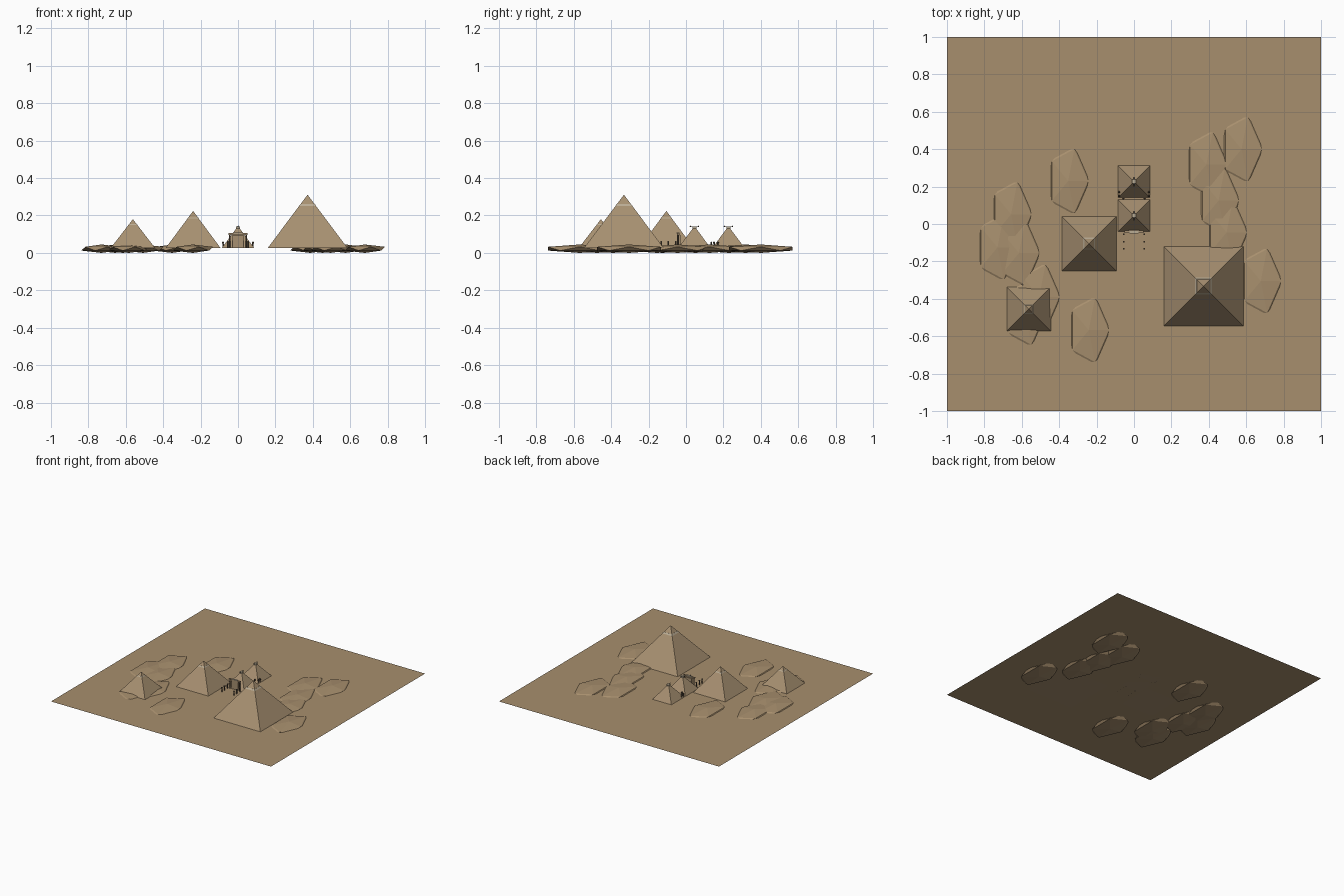
import bpy, math

if "Cube" in bpy.data.objects:
    bpy.data.objects.remove(bpy.data.objects["Cube"])

G = 0.027  # ground level


def mat(name, c):
    m = bpy.data.materials.new(name)
    m.diffuse_color = (*c, 1)
    m.use_nodes = True
    m.node_tree.nodes["Principled BSDF"].inputs["Base Color"].default_value = m.diffuse_color
    return m


SAND = mat("sand", (0.39, 0.275, 0.155))
STONE = mat("stone", (0.39, 0.28, 0.165))
CAP = mat("pale_stone", (0.50, 0.42, 0.30))
DARK = mat("dark_stone", (0.12, 0.09, 0.06))


def finish(name, m):
    o = bpy.context.object
    o.name = name
    o.data.materials.append(m)
    return o


def pyramid(name, x, y, z, half, h, m, top=0.0):
    bpy.ops.mesh.primitive_cone_add(vertices=4, radius1=half * math.sqrt(2),
                                    radius2=top * math.sqrt(2), depth=h,
                                    location=(x, y, z + h / 2),
                                    rotation=(0, 0, math.pi / 4))
    return finish(name, m)


def box(name, x, y, z, sx, sy, sz, m):
    bpy.ops.mesh.primitive_cube_add(size=1, location=(x, y, z))
    bpy.context.object.scale = (sx, sy, sz)
    return finish(name, m)


def pillar(name, x, y, r, h):
    bpy.ops.mesh.primitive_cylinder_add(vertices=8, radius=r, depth=h,
                                        location=(x, y, G + h / 2))
    finish(name, DARK)
    box(name + "_capital", x, y, G + h, r * 2.4, r * 2.4, 0.005, DARK)


def bead(name, x, y, z, r):
    bpy.ops.mesh.primitive_ico_sphere_add(subdivisions=1, radius=r, location=(x, y, z))
    return finish(name, DARK)


# desert floor
bpy.ops.mesh.primitive_plane_add(size=2, location=(0, 0, G))
finish("desert_floor", SAND)

# low faceted dunes, partly sunk below the floor
dunes = [(-0.352, 0.23), (-0.242, -0.568), (-0.657, 0.052), (-0.73, -0.125),
         (-0.615, -0.155), (-0.507, -0.39), (-0.583, -0.475), (0.387, 0.318),
         (0.575, 0.40), (0.452, 0.125), (0.495, -0.045), (0.678, -0.305)]
for x, y in dunes:
    bpy.ops.mesh.primitive_ico_sphere_add(subdivisions=1, radius=1, location=(x, y, 0.0225))
    bpy.context.object.scale = (0.12, 0.2, 0.0225)
    finish("dune", SAND)

# three great pyramids, each with a pale band just under the tip
for name, x, y, half, apex in [("large_pyramid", 0.372, -0.332, 0.2125, 0.311),
                               ("middle_pyramid", -0.24, -0.105, 0.146, 0.224),
                               ("small_pyramid", -0.562, -0.455, 0.118, 0.18)]:
    h = apex - G
    pyramid(name, x, y, G, half, h, STONE)
    pyramid(name + "_band", x, y, apex - h * 0.21, half * 0.21 + 0.001,
            h * 0.04, CAP, top=half * 0.17 + 0.001)

# two small shrine pyramids with finials
for name, y in [("front_shrine", 0.045), ("rear_shrine", 0.227)]:
    pyramid(name, 0, y, G, 0.086, 0.105, STONE, top=0.008)
    box(name + "_finial", 0, y, 0.136, 0.022, 0.022, 0.012, CAP)
    for d in (-0.022, 0.022):
        bead(name + "_bead", 0, y + d, 0.142, 0.004)
    box(name + "_crossbar", 0, y, 0.140, 0.004, 0.045, 0.003, DARK)

# entrance gate and doorway of the front shrine
box("gate_lintel", 0, -0.042, 0.102, 0.1, 0.014, 0.008, STONE)
box("doorway", 0, -0.036, G + 0.035, 0.06, 0.014, 0.07, STONE)
box("door_hood", 0, -0.042, 0.107, 0.05, 0.016, 0.004, CAP)

for s in (-1, 1):
    # tall gate posts and the avenue of shorter columns
    pillar("gate_post", s * 0.044, -0.042, 0.005, 0.072)
    for y in (-0.055, -0.095, -0.132):
        pillar("avenue_column", s * 0.055, y, 0.004, 0.035)
    # standing figures between the shrines
    for x, y in [(0.08, 0.15), (0.057, 0.135), (0.08, 0.17)]:
        pillar("figure_body", s * x, y, 0.004, 0.022)
        bead("figure_head", s * x, y, G + 0.028, 0.006)
